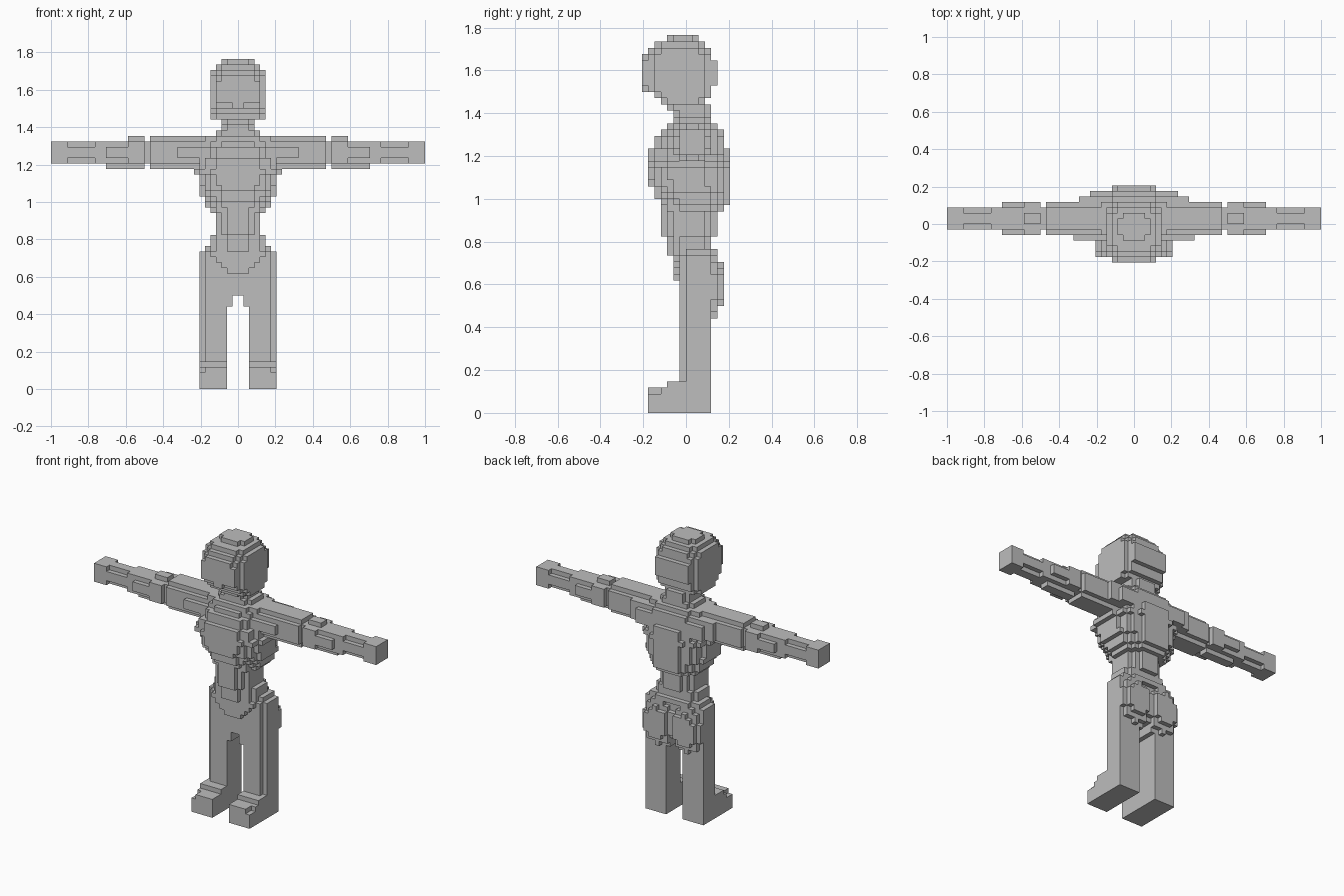
import bpy, bmesh

if "Cube" in bpy.data.objects:
    bpy.data.objects.remove(bpy.data.objects["Cube"])

V = 1 / 34          # size of one cube cell
parts = {}          # part name -> set of filled cells
filled = set()


def add(name, cells):
    """Give cells to a part; a cell belongs to the first part that claims it."""
    cells = set(cells) - filled
    parts.setdefault(name, set()).update(cells)
    filled.update(cells)


def box(x0, x1, y0, y1, z0, z1):
    return {(x, y, z) for x in range(x0, x1) for y in range(y0, y1)
            for z in range(z0, z1)}


def mirror(cells):
    return {(-x - 1, y, z) for x, y, z in cells}


def pair(name, cells):
    add("left_" + name, cells)
    add("right_" + name, mirror(cells))


def layers(rows):
    """Stack rounded sections: z0, z1, half width, y0, y1, front and back squareness."""
    out = set()
    for z0, z1, hx, y0, y1, nf, nb in rows:
        cy, ry = (y0 + y1) / 2, (y1 - y0) / 2
        for x, y, z in box(-hx, hx, y0, y1, z0, z1):
            dy = y + 0.5 - cy
            n = nf if dy < 0 else nb
            if (abs(x + 0.5) / hx) ** n + (abs(dy) / ry) ** n <= 1.02:
                out.add((x, y, z))
    return out


def ellipsoid(c, r):
    return {p for p in box(-12, 12, -8, 8, 0, 60)
            if sum(((p[i] + 0.5 - c[i]) / r[i]) ** 2 for i in range(3)) <= 1}


# head: square jaw, rounded crown
add("head", layers([
    (49, 50, 5, -4, 3, 3.6, 3.6), (50, 51, 5, -5, 4, 3.6, 3.6),
    (51, 52, 5, -6, 4, 3.6, 3.6), (52, 56, 5, -7, 5, 3.6, 3.6),
    (56, 57, 5, -7, 4, 3, 3.6), (57, 58, 5, -6, 4, 3, 3),
    (58, 59, 4, -5, 3, 3, 3), (59, 60, 3, -3, 2, 3, 3)]))
add("head", box(-1, 1, -7, -6, 51, 52))

# neck
add("neck", layers([(46, 48, 3, -2, 4, 3, 3), (48, 49, 3, -3, 4, 3, 3)]))

# torso: broad chest tapering to the waist
add("torso", layers([
    (25, 26, 6, -3, 5, 1.6, 3), (26, 28, 5, -3, 4, 1.8, 3),
    (28, 30, 4, -4, 5, 1.8, 2.5), (30, 32, 4, -4, 5, 2, 2.5),
    (32, 33, 5, -4, 6, 2, 2.2), (33, 34, 6, -4, 7, 2, 2.2),
    (34, 35, 6, -5, 7, 2, 2.2), (35, 36, 7, -5, 7, 2.2, 2.2),
    (36, 37, 7, -6, 7, 2, 2.2), (37, 39, 7, -6, 7, 2.6, 2.2),
    (39, 40, 8, -6, 7, 3, 2.2), (40, 42, 7, -6, 7, 3, 2.2),
    (42, 44, 7, -5, 6, 2.4, 3), (44, 45, 6, -4, 6, 2.4, 3),
    (45, 46, 6, -3, 5, 3, 3), (46, 47, 4, -2, 4, 3, 3)]))

# shoulders: stepped plates joining chest and arms
pair("shoulder", box(0, 11, -3, 4, 42, 44) | box(0, 10, -2, 5, 41, 45)
     | box(0, 8, -2, 6, 41, 44))

# upper arm: thick bar with notched corners
pair("upper_arm", box(0, 16, -2, 4, 41, 45) | box(0, 16, -1, 3, 40, 46))

# forearm: core with raised plates, thin elbow and wrist
pair("forearm", box(16, 26, -1, 3, 41, 45) | box(17, 24, -2, 4, 42, 44)
     | box(17, 20, -2, 4, 41, 45) | box(17, 24, 0, 2, 40, 41)
     | box(17, 20, 0, 2, 45, 46))

# hand: notched palm and square end
pair("hand", box(26, 31, -1, 3, 42, 44) | box(26, 31, 0, 2, 41, 45)
     | box(31, 34, -1, 3, 41, 45))

# pelvis with a narrow belly wedge and two rounded seat lobes
add("pelvis", box(-7, 7, -1, 4, 17, 25) - box(-7, -6, -1, 0, 17, 25)
    - box(6, 7, -1, 0, 17, 25))
for z in range(21, 25):
    h = z - 19
    add("pelvis", box(-h, h, -2, -1, z, z + 1))
pair("seat", {p for p in ellipsoid((3.4, 2.7, 20.2), (4.0, 3.6, 5.6)) if 0 <= p[0] < 7 and p[1] >= 3})

# legs with a chamfered outer front edge
pair("leg", (box(2, 7, -1, 4, 5, 17) | box(1, 2, -1, 4, 15, 17))
     - box(6, 7, -1, 0, 5, 17))

# feet stepping up to the ankle
pair("foot", box(2, 7, -6, 4, 0, 3) | box(2, 6, -6, -3, 3, 4)
     | box(2, 7, -4, 4, 3, 4) | box(2, 7, -3, 4, 4, 5))

# one flat grey for the whole figure
grey = bpy.data.materials.new("plain_grey")
grey.diffuse_color = (0.51, 0.51, 0.51, 1)
grey.use_nodes = True
grey.node_tree.nodes["Principled BSDF"].inputs["Base Color"].default_value = grey.diffuse_color

# outer skin: keep only cell sides that touch empty space
for name, cells in parts.items():
    bm = bmesh.new()
    verts = {}

    def vert(p):
        if p not in verts:
            verts[p] = bm.verts.new([c * V for c in p])
        return verts[p]

    for cell in cells:
        for axis in range(3):
            u, w = (axis + 1) % 3, (axis + 2) % 3
            for side in (0, 1):
                nb = list(cell)
                nb[axis] += 2 * side - 1
                if tuple(nb) in filled:
                    continue
                corners = []
                for a, b in ((0, 0), (1, 0), (1, 1), (0, 1)):
                    p = list(cell)
                    p[axis] += side
                    p[u] += a
                    p[w] += b
                    corners.append(vert(tuple(p)))
                bm.faces.new(corners if side else corners[::-1])
    if bm.faces:
        # join neighbouring coplanar squares into clean flat faces
        bmesh.ops.dissolve_limit(bm, angle_limit=0.01, verts=bm.verts[:], edges=bm.edges[:])
        mesh = bpy.data.meshes.new(name)
        bm.to_mesh(mesh)
        mesh.materials.append(grey)
        bpy.context.collection.objects.link(bpy.data.objects.new(name, mesh))
    bm.free()
